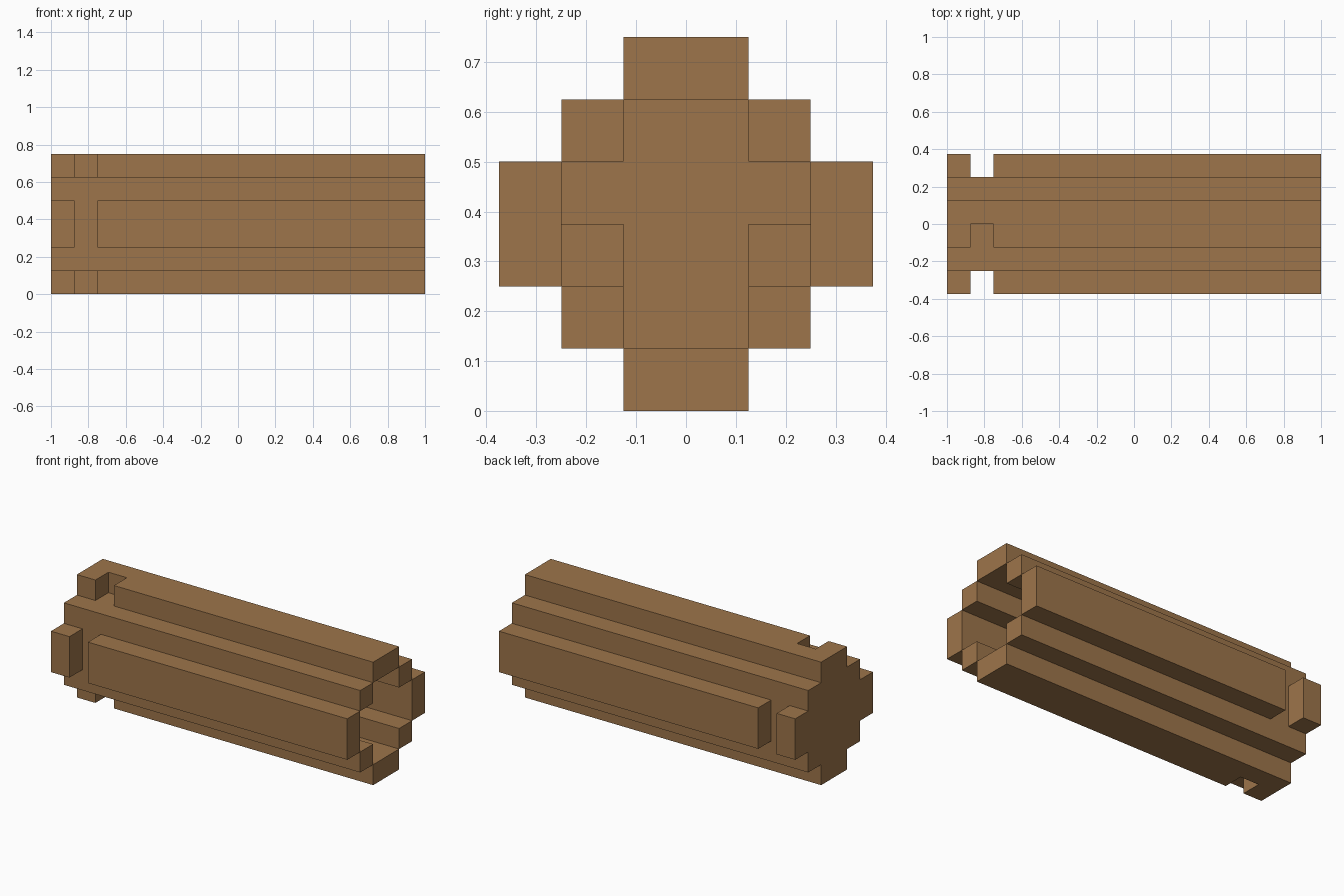
import bpy
import bmesh
import math

if "Cube" in bpy.data.objects:
    bpy.data.objects.remove(bpy.data.objects["Cube"])

U = 0.125  # grid unit: the model is 16 x 6 x 6 units

wood = bpy.data.materials.new("brown_wood")
wood.diffuse_color = (0.34, 0.178, 0.069, 1.0)
wood.use_nodes = True
wood.node_tree.nodes["Principled BSDF"].inputs["Base Color"].default_value = wood.diffuse_color

cells = set()


def fill(x, y, z, keep=True):
    """Add (or remove) a block of cells; each argument is a (start, end) range."""
    block = {(i, j, k) for i in range(*x) for j in range(*y) for k in range(*z)}
    if keep:
        cells.update(block)
    else:
        cells.difference_update(block)


def stepped(x, r, keep=True):
    """Stepped round section, r units in radius, run along x."""
    for s in range(1, r + 1):
        h = r + 1 - s
        fill(x, (-s, s), (3 - h, 3 + h), keep)


# stepped log, hollowed from the right end
stepped((-8, 8), 3)
stepped((-6, 8), 2, keep=False)

# groove near the closed end
for side in (-3, 2):
    fill((-7, -6), (side, side + 1), (2, 4), keep=False)
for level in (0, 5):
    fill((-7, -6), (-1, 0), (level, level + 1), keep=False)

# small ledges at the bottom of the hollow
for side in (-2, 1):
    fill((-6, -5), (side, side + 1), (2, 3))

# skin the outside of the filled cells
bm = bmesh.new()
verts = {}


def vert(p):
    if p not in verts:
        verts[p] = bm.verts.new([c * U for c in p])
    return verts[p]


for cell in sorted(cells):
    for axis in range(3):
        a, b = (axis + 1) % 3, (axis + 2) % 3
        for step in (-1, 1):
            near = list(cell)
            near[axis] += step
            if tuple(near) in cells:
                continue
            quad = []
            for da, db in ((0, 0), (1, 0), (1, 1), (0, 1)):
                p = list(cell)
                p[axis] += step > 0
                p[a] += da
                p[b] += db
                quad.append(vert(tuple(p)))
            bm.faces.new(quad if step > 0 else quad[::-1])

# merge flat areas into single faces
bmesh.ops.dissolve_limit(bm, angle_limit=math.radians(1),
                         verts=bm.verts[:], edges=bm.edges[:])
mesh = bpy.data.meshes.new("hollow_log")
bm.to_mesh(mesh)
bm.free()
mesh.materials.append(wood)
bpy.context.collection.objects.link(bpy.data.objects.new("hollow_log", mesh))
